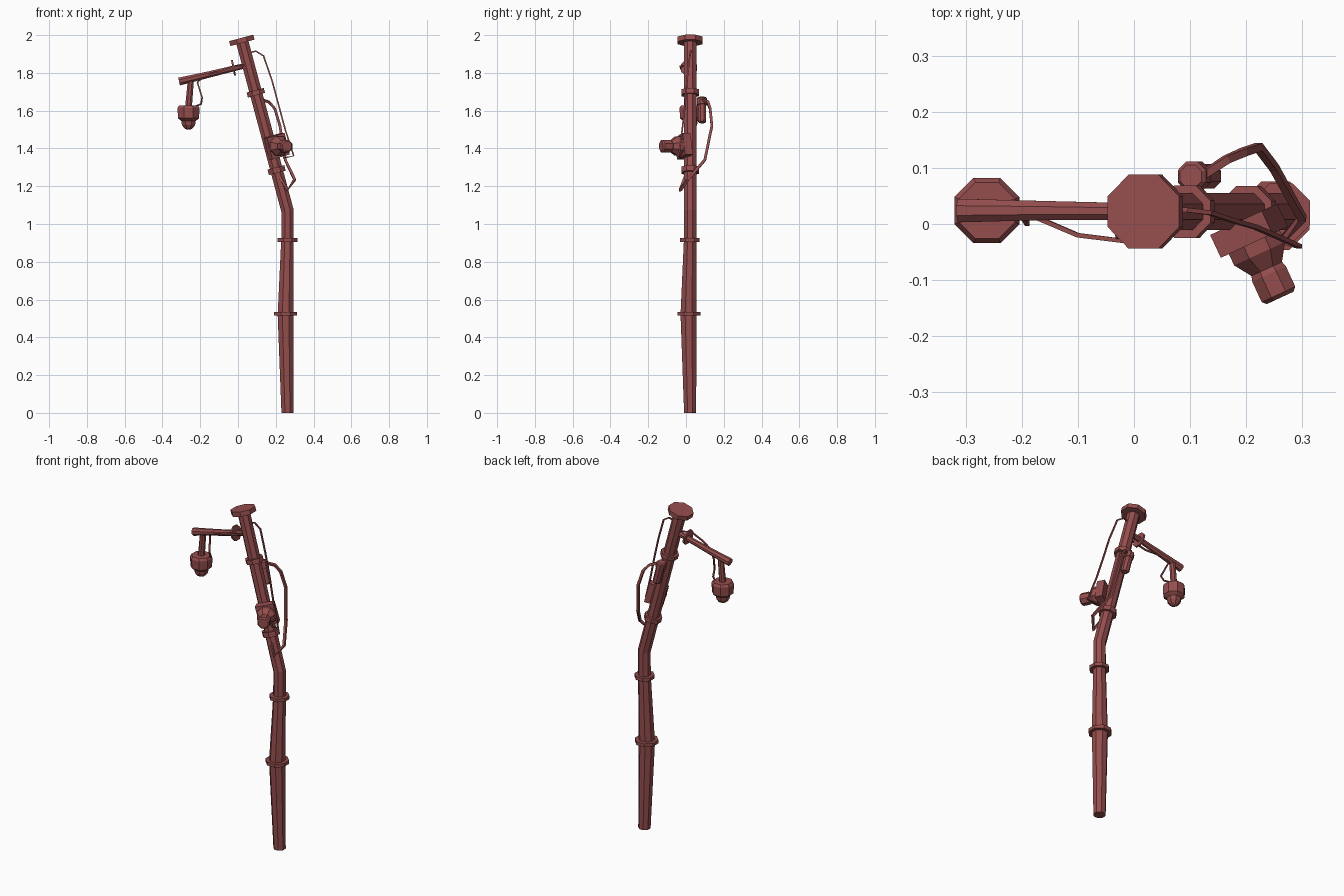
import bpy, bmesh, math
from mathutils import Vector, Matrix

if "Cube" in bpy.data.objects:
    bpy.data.objects.remove(bpy.data.objects["Cube"])

# One dull red for everything
red = bpy.data.materials.new("dull_red")
red.use_nodes = True
COLOUR = (0.3, 0.076, 0.076, 1)
red.diffuse_color = COLOUR
red.node_tree.nodes["Principled BSDF"].inputs["Base Color"].default_value = COLOUR


def finish(name, bm):
    bmesh.ops.recalc_face_normals(bm, faces=bm.faces)
    mesh = bpy.data.meshes.new(name)
    bm.to_mesh(mesh)
    bm.free()
    mesh.materials.append(red)
    obj = bpy.data.objects.new(name, mesh)
    bpy.context.collection.objects.link(obj)
    return obj


def loft(name, rings, sides=8, ref=(0, 1, 0)):
    """Faceted tube through (position, flat-to-centre radius) rings."""
    bm = bmesh.new()
    pts = [Vector(p) for p, r in rings]
    loops = []
    for i, (p, r) in enumerate(rings):
        d = (pts[min(i + 1, len(pts) - 1)] - pts[max(i - 1, 0)]).normalized()
        u = Vector(ref)
        u = (u - d * u.dot(d)).normalized()
        v = d.cross(u)
        r /= math.cos(math.pi / sides)
        angles = [(k + 0.5) * math.tau / sides for k in range(sides)]
        loops.append([bm.verts.new(pts[i] + r * (u * math.cos(a) + v * math.sin(a)))
                      for a in angles])
    for a, b in zip(loops, loops[1:]):
        for k in range(sides):
            n = (k + 1) % sides
            bm.faces.new((a[k], a[n], b[n], b[k]))
    bm.faces.new(loops[0])
    bm.faces.new(loops[-1])
    return finish(name, bm)


def disc(name, centre, axis, radius, thick):
    c, h = Vector(centre), Vector(axis).normalized() * thick / 2
    return loft(name, [(c - h, radius), (c + h, radius)])


def cable(name, points, radius):
    return loft(name, [(p, radius) for p in points], sides=4)


# Bent pole
Y = 0.022
LEAN = Vector((-0.268, 0, 1)).normalized()
BEND = Vector((0.262, Y, 1.07))


def on_pole(z):
    return BEND + LEAN * ((z - BEND.z) / LEAN.z)


loft("pole", [((0.262, Y, 0), 0.032), ((0.252, 0.013, 0.52), 0.042),
              ((0.262, Y, 0.92), 0.033), (BEND, 0.033), (on_pole(1.97), 0.033)])

# Collars and top cap
UP = (0, 0, 1)
disc("lower_collar", (0.252, 0.015, 0.525), UP, 0.061, 0.02)
disc("middle_collar", (0.262, 0.02, 0.915), UP, 0.052, 0.02)
disc("bend_collar", on_pole(1.285), LEAN, 0.046, 0.03)
disc("upper_collar", on_pole(1.695), LEAN, 0.047, 0.027)
disc("top_cap", on_pole(1.972), LEAN, 0.066, 0.027)

# Side arm with its flange
loft("side_arm", [((0.045, Y, 1.84), 0.014), ((-0.16, 0.024, 1.79), 0.017),
                  ((-0.312, 0.024, 1.754), 0.021)])
disc("arm_flange", (-0.024, 0.015, 1.827), (1, 0, 0.2), 0.042, 0.01)

# Hanging lamp
loft("lamp_hanger", [((-0.25, 0.025, 1.76), 0.016), ((-0.262, 0.025, 1.62), 0.018)])
lamp_profile = [(1.628, 0.05), (1.615, 0.058), (1.56, 0.056), (1.545, 0.038),
                (1.525, 0.035), (1.508, 0.024), (1.5, 0.01)]
loft("lamp_head", [((-0.262, 0.024, z), r) for z, r in lamp_profile])

# Floodlight on the front: housing box, cone and barrel
aim = Vector((0.42, -0.907, 0))
base = Vector((0.205, -0.012, 1.412))
bm = bmesh.new()
turn = Matrix.Rotation(math.radians(25), 4, 'Z') @ Matrix.Rotation(math.radians(-15), 4, 'Y')
bmesh.ops.create_cube(bm, size=1, matrix=Matrix.Translation(base) @ turn
                      @ Matrix.Diagonal((0.105, 0.045, 0.118, 1)))
finish("floodlight_housing", bm)
barrel = [(0.02, 0.05), (0.045, 0.05), (0.075, 0.03), (0.085, 0.033),
          (0.125, 0.033), (0.132, 0.026)]
loft("floodlight_barrel", [(base + aim * t, r) for t, r in barrel], ref=UP)

# Canister on the back of the pole
back = on_pole(1.6) + Vector((0, 0.063, 0))
canister = [(-0.065, 0.017), (-0.055, 0.022), (0.03, 0.022), (0.032, 0.026),
            (0.065, 0.026), (0.072, 0.02)]
loft("back_canister", [(back + LEAN * t, r) for t, r in canister])

# Loose cables
cable("front_cable", [(0.05, 0.025, 1.905), (0.095, 0.025, 1.915), (0.135, 0.02, 1.89),
                      (0.18, 0.005, 1.76), (0.215, -0.005, 1.63), (0.25, -0.02, 1.5),
                      (0.295, -0.04, 1.36), (0.24, -0.025, 1.35)], 0.004)
cable("back_cable", [(0.12, 0.085, 1.66), (0.165, 0.115, 1.645), (0.195, 0.128, 1.61),
                     (0.222, 0.137, 1.52), (0.25, 0.1, 1.34), (0.3, 0.01, 1.235),
                     (0.262, -0.03, 1.18), (0.215, 0, 1.26)], 0.007)
cable("arm_cable", [(-0.222, 0.04, 1.625), (-0.195, 0.02, 1.635), (-0.19, 0, 1.67),
                    (-0.215, 0.04, 1.75), (-0.17, 0.01, 1.79), (-0.1, -0.02, 1.808),
                    (-0.02, -0.03, 1.835), (0.03, 0, 1.84)], 0.004)
